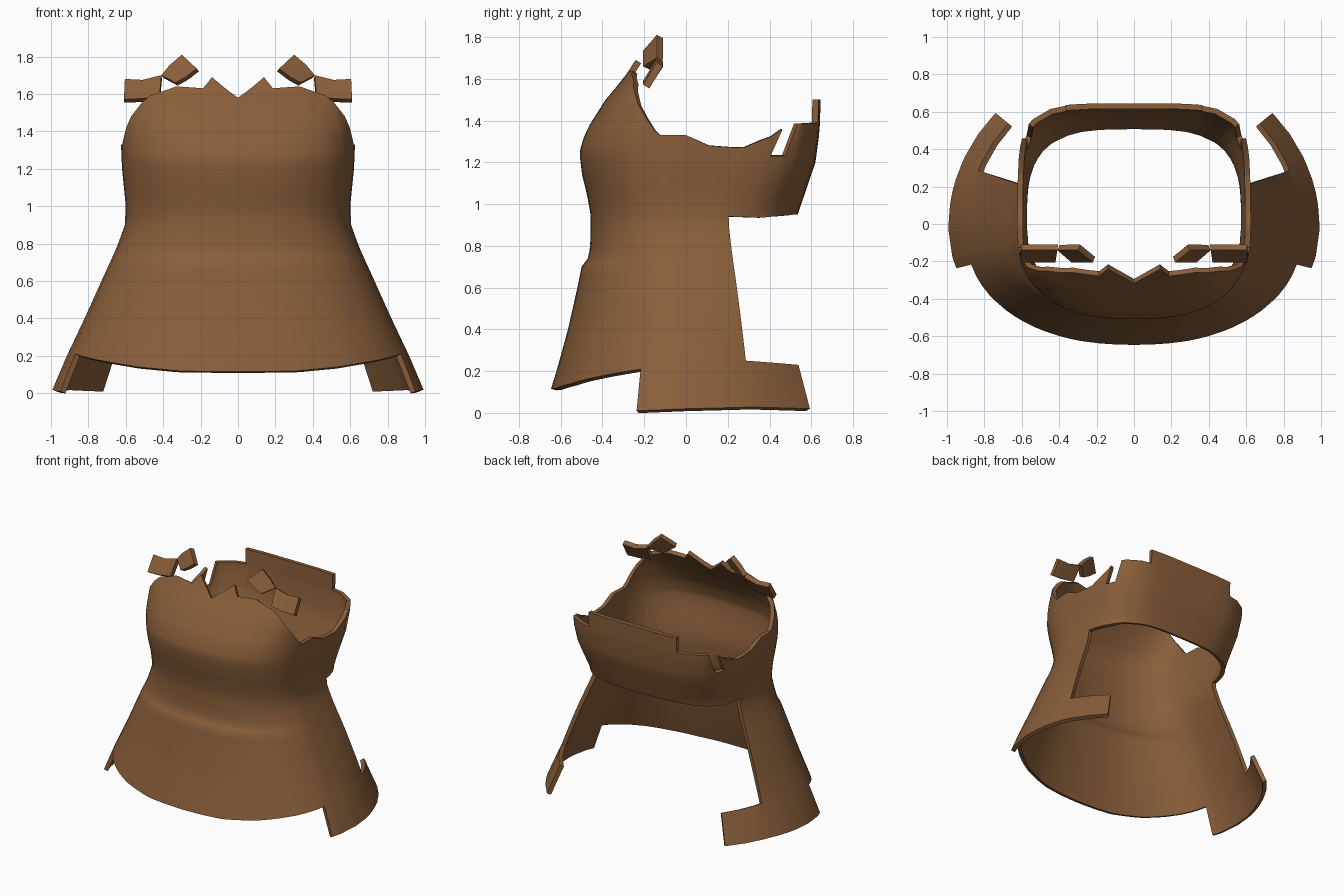
import bpy, bmesh, math
from mathutils import Vector

if "Cube" in bpy.data.objects:
    bpy.data.objects.remove(bpy.data.objects["Cube"])

leather = bpy.data.materials.new("brown_leather")
leather.diffuse_color = (0.25, 0.112, 0.042, 1)
leather.use_nodes = True
leather.node_tree.nodes["Principled BSDF"].inputs["Base Color"].default_value = leather.diffuse_color

# Body sections: (height, value), linearly interpolated
HALF_WIDTH = [(0, 1.0), (.2, .915), (.4, .82), (.6, .73), (.72, .675), (.8, .64), (.9, .605),
              (1.0, .6), (1.2, .62), (1.32, .625), (1.5, .62), (1.7, .6)]
FRONT = [(0, .675), (.12, .645), (.2, .62), (.4, .565), (.6, .52), (.7, .5), (.74, .47), (.8, .457),
         (.95, .457), (1.05, .475), (1.15, .5), (1.25, .51), (1.35, .48), (1.5, .385), (1.6, .3), (1.7, .235)]
BACK = [(0, .9), (.25, .8), (.8, .56), (.95, .535), (1.2, .62), (1.35, .64), (1.5, .645)]
FRONT_POWER = [(0, 2.2), (.9, 2.4), (1.25, 2.6), (1.6, 3)]
BACK_POWER = [(0, 2), (.25, 2), (.95, 3.2), (1.35, 5)]


def lerp(table, z):
    if z <= table[0][0]:
        return table[0][1]
    for (z0, a), (z1, b) in zip(table, table[1:]):
        if z <= z1:
            return a + (b - a) * (z - z0) / (z1 - z0)
    return table[-1][1]


def body_point(deg, z):
    """Point on the body at an angle (0 front, 90 side, 180 back) and height."""
    s, c = math.sin(math.radians(deg)), math.cos(math.radians(deg))
    depth, power = (FRONT, FRONT_POWER) if deg <= 90 else (BACK, BACK_POWER)
    n = lerp(power, z)
    r = (abs(s / lerp(HALF_WIDTH, z)) ** n + abs(c / lerp(depth, z)) ** n) ** (-1 / n)
    return Vector((r * s, -r * c, z))


# Panels: angle spans with the lower and upper edge as (angle, height) lines
PANELS = [
    # front, down to the hem
    (0, 76, [(0, .115), (26, .118), (44, .14), (62, .178), (76, .21)],
     [(0, 1.58), (30, 1.69), (34, 1.63), (52, 1.64), (62, 1.59), (68, 1.48), (76, 1.355)]),
    # side
    (76, 109, [(76, .01), (90, .02), (109, .028)],
     [(76, 1.355), (78.5, 1.33), (90, 1.33), (100, 1.28), (109, 1.272)]),
    # low tab behind the side
    (109, 128.7, [(109, .028), (128.7, .02)], [(109, .25), (128.7, .23)]),
    # back band up to the notch
    (109, 124, [(109, .94), (124, .935)], [(109, 1.272), (114, 1.27), (124, 1.325)]),
    # torn point over the notch
    (124, 127.5, [(124, 1.23), (127.5, 1.35)], [(124, 1.325), (127.5, 1.36)]),
    # band below the notch
    (124, 129.6, [(124, .935), (129.6, .94)], [(124, 1.23), (129.6, 1.23)]),
    # back corner
    (129.6, 150, [(129.6, .94), (150, .95)], [(129.6, 1.23), (133.5, 1.385), (150, 1.39)]),
    # back centre
    (150, 180, [(150, .95), (180, .95)], [(150, 1.5), (180, 1.5)]),
]
ROWS = sorted([i * .06 for i in range(30)] + [.21, .25, .7, .74, .94, 1.23, 1.272, 1.39])


def finish(ob, thickness):
    """Mirror, thicken and shade a part."""
    ob.data.materials.append(leather)
    m = ob.modifiers.new("mirror", 'MIRROR')
    m.merge_threshold = .0005
    s = ob.modifiers.new("thickness", 'SOLIDIFY')
    s.thickness, s.offset = thickness, -1
    bpy.ops.object.select_all(action='DESELECT')
    ob.select_set(True)
    bpy.context.view_layer.objects.active = ob
    bpy.ops.object.convert(target='MESH')
    bpy.ops.object.shade_smooth_by_angle(angle=math.radians(35))


def new_object(name, bm):
    bmesh.ops.remove_doubles(bm, verts=bm.verts, dist=.0008)
    me = bpy.data.meshes.new(name)
    bm.to_mesh(me)
    bm.free()
    ob = bpy.data.objects.new(name, me)
    bpy.context.collection.objects.link(ob)
    return ob


# Torso shell with flared skirt and torn edges
bm = bmesh.new()
for start, end, low, high in PANELS:
    angles = {start, end} | {a for a, _ in low + high}
    angles |= {a for a in range(0, 181, 8) if start < a < end}
    angles = sorted(angles)
    for a0, a1 in zip(angles, angles[1:]):
        ends = [(a, lerp(low, a), lerp(high, a)) for a in (a0, a1)]
        for z0, z1 in zip(ROWS, ROWS[1:]):
            (l0, l1), (r0, r1) = [[min(max(z, lo), hi) for z in (z0, z1)] for _, lo, hi in ends]
            corners = [(a0, l0), (a1, r0), (a1, r1), (a0, l1)]
            pts = []
            for c in corners:
                p = body_point(*c)
                if all((p - q).length > .0008 for q in pts):
                    pts.append(p)
            if len(pts) > 2:
                bm.faces.new([bm.verts.new(p) for p in pts])
finish(new_object("torso_shell", bm), .03)

# Broken shoulder strap pieces: front view corners, lower edge then upper edge
STRAPS = {
    "outer_strap": [(.42, 1.59), (.515, 1.575), (.61, 1.572), (.605, 1.68), (.51, 1.675), (.41, 1.7)],
    "inner_strap": [(.22, 1.735), (.28, 1.69), (.335, 1.66), (.41, 1.7), (.365, 1.755), (.3, 1.81)],
}
for name, pts in STRAPS.items():
    bm = bmesh.new()
    v = [bm.verts.new((x, -.205 if i < 3 else -.14, z)) for i, (x, z) in enumerate(pts)]
    bm.faces.new((v[0], v[1], v[4], v[5]))
    bm.faces.new((v[1], v[2], v[3], v[4]))
    finish(new_object(name, bm), .035)
